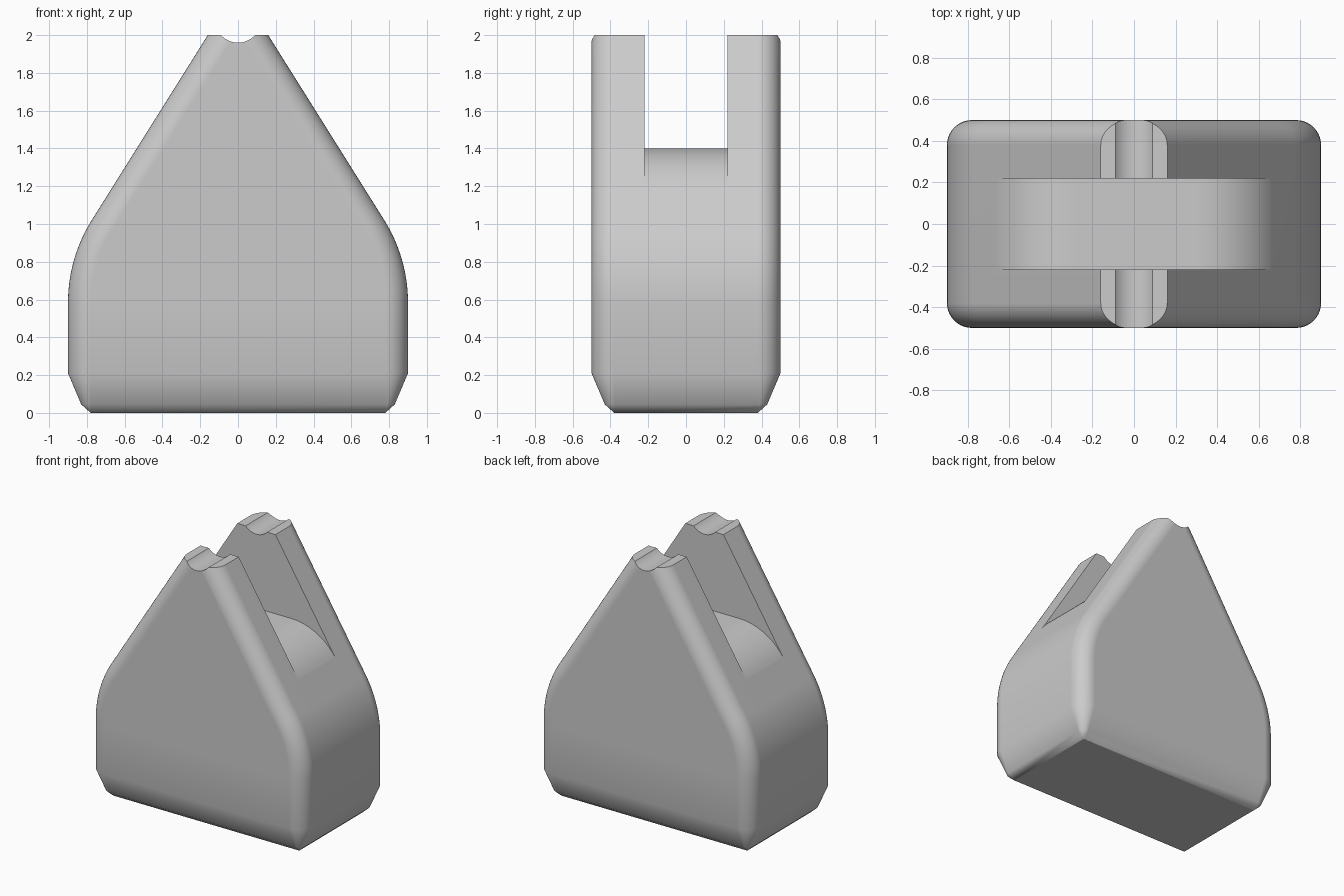
import bpy, bmesh
from math import sin, cos, tan, pi, radians

old = bpy.data.objects.get("Cube")
if old:
    bpy.data.objects.remove(old, do_unlink=True)

HALF_W, HALF_D, FILLET = 0.9, 0.5, 0.12
SLOPE = radians(32.1)          # lean of the upper flanks
TOP_W, TOP_Z = 0.16, 2.0
SLOT = 0.22                    # half width of the slot

grey = bpy.data.materials.new("neutral grey")
grey.use_nodes = True
colour = (0.6, 0.6, 0.6, 1)
grey.diffuse_color = colour
grey.node_tree.nodes["Principled BSDF"].inputs["Base Color"].default_value = colour


def flank(z):
    """Half width of the sloping flank at a height."""
    return TOP_W + (TOP_Z - z) * tan(SLOPE)


def finish(bm, name):
    bmesh.ops.remove_doubles(bm, verts=bm.verts, dist=1e-5)
    bmesh.ops.recalc_face_normals(bm, faces=bm.faces)
    mesh = bpy.data.meshes.new(name)
    bm.to_mesh(mesh)
    bm.free()
    mesh.materials.append(grey)
    obj = bpy.data.objects.new(name, mesh)
    bpy.context.collection.objects.link(obj)
    return obj


def rounded_ring(bm, z, half_w, half_d, rx, ry, steps=10):
    """Rectangle with elliptical corners at one height."""
    ring = []
    for quarter in range(4):
        for i in range(steps + 1):
            a = (quarter + i / steps) * pi / 2
            sx = 1 if quarter in (0, 3) else -1
            sy = 1 if quarter in (0, 1) else -1
            ring.append(bm.verts.new((sx * (half_w - rx) + rx * cos(a),
                                      sy * (half_d - ry) + ry * sin(a), z)))
    return ring


def extruded(name, profile, y0, y1):
    """Prism from an x-z profile."""
    bm = bmesh.new()
    face = bm.faces.new([bm.verts.new((x, y0, z)) for x, z in profile])
    out = bmesh.ops.extrude_face_region(bm, geom=[face])
    moved = [v for v in out["geom"] if isinstance(v, bmesh.types.BMVert)]
    bmesh.ops.translate(bm, verts=moved, vec=(0, y1 - y0, 0))
    return finish(bm, name)


# Body: chamfered foot, straight sides, shoulder arc, leaning flanks
bm = bmesh.new()
rings = []
for z, r in ((0, 0), (0.045, 0.05), (0.21, FILLET)):
    inset = FILLET - r
    rings.append(rounded_ring(bm, z, HALF_W - inset, HALF_D - inset, r, r))
shoulder_r = 0.82
# the arc is tangent to both the vertical side and the flank line
centre_x = HALF_W - shoulder_r
centre_z = TOP_Z - (centre_x + shoulder_r / cos(SLOPE) - TOP_W) / tan(SLOPE)
centre_z = TOP_Z + (TOP_W - centre_x - shoulder_r / cos(SLOPE)) / tan(SLOPE)
STEPS = 12
for i in range(STEPS + 1):
    a = SLOPE * i / STEPS
    rings.append(rounded_ring(bm, centre_z + shoulder_r * sin(a),
                              centre_x + shoulder_r * cos(a), HALF_D,
                              FILLET / cos(a), FILLET))
rings.append(rounded_ring(bm, TOP_Z, TOP_W, HALF_D, FILLET / cos(SLOPE), FILLET))
for low, high in zip(rings, rings[1:]):
    for i in range(len(low)):
        j = (i + 1) % len(low)
        bm.faces.new((low[i], low[j], high[j], high[i]))
bm.faces.new(rings[0])
bm.faces.new(rings[-1])
body = finish(bm, "forked_body")

# Slot cutter: flat floor that rolls over tangent to the flanks
floor_z, edge_z = 1.4, 1.19
turn = pi / 2 - SLOPE
roll = (floor_z - edge_z) / (1 - cos(turn))
flat = flank(edge_z) + 0.0005 - roll * sin(turn)
half = [(flat + roll * sin(turn * i / 20), floor_z - roll * (1 - cos(turn * i / 20)))
        for i in range(21)]
half += [(1.2, edge_z), (1.2, 2.4)]
slot = extruded("slot_cutter", half + [(-x, z) for x, z in reversed(half)], -SLOT, SLOT)

# Groove cutter: shallow round channel along the two tips
groove_r = 0.121
groove_z = TOP_Z - 0.04 + groove_r
circle = [(groove_r * cos(2 * pi * i / 64), groove_z + groove_r * sin(2 * pi * i / 64))
          for i in range(64)]
groove = extruded("groove_cutter", circle, -0.7, 0.7)

# Cut the body, then drop the cutters
bpy.context.view_layer.objects.active = body
for cutter in (slot, groove):
    cutter.hide_render = True
    cut = body.modifiers.new(cutter.name, "BOOLEAN")
    cut.operation = "DIFFERENCE"
    cut.solver = "EXACT"
    cut.object = cutter
    bpy.ops.object.modifier_apply(modifier=cut.name)
    bpy.data.objects.remove(cutter, do_unlink=True)

# Smooth shading with crisp cut edges
for obj in bpy.context.selected_objects:
    obj.select_set(False)
body.select_set(True)
bpy.ops.object.shade_smooth_by_angle(angle=radians(30))
weighted = body.modifiers.new("even_shading", "WEIGHTED_NORMAL")
weighted.keep_sharp = True
